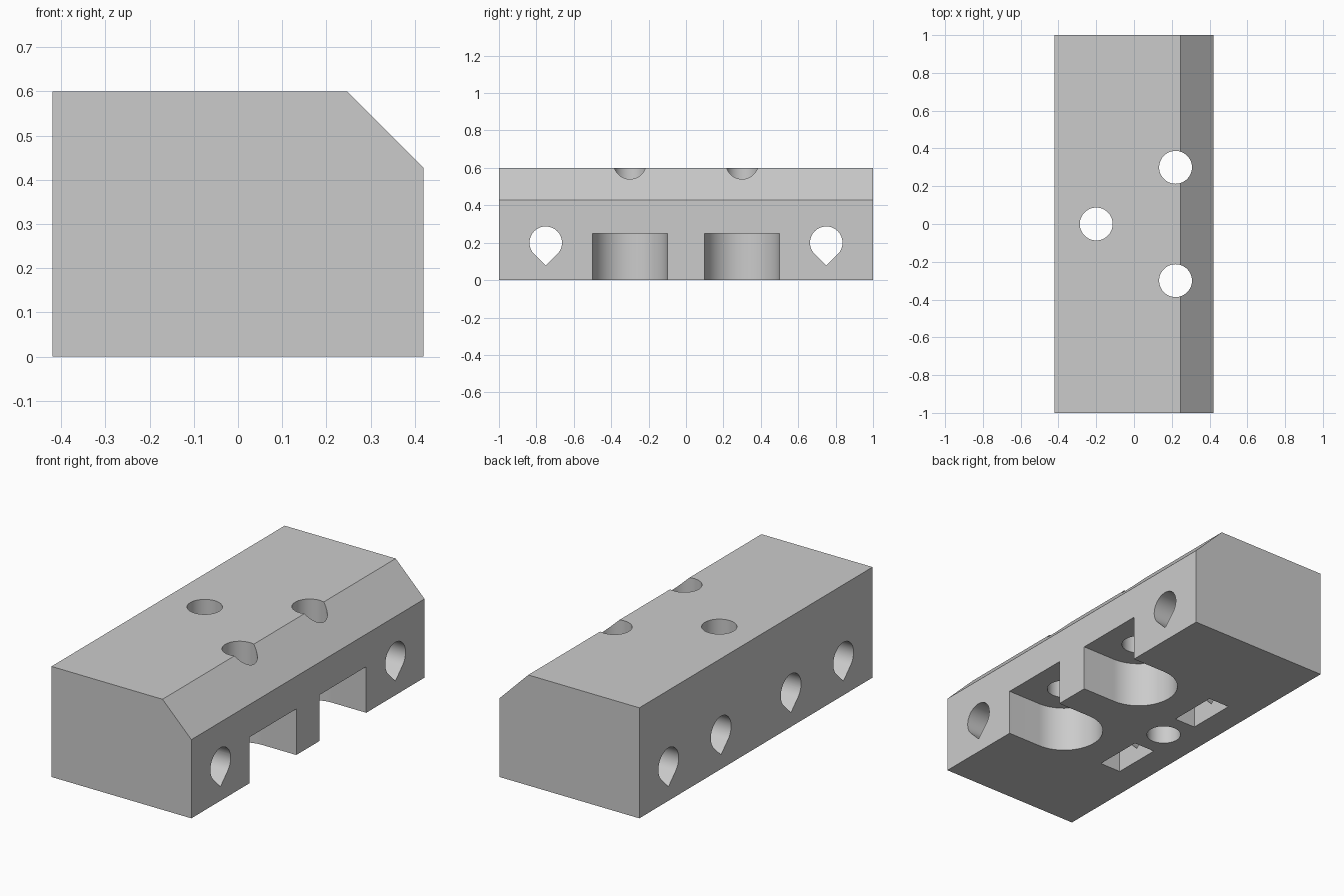
import bpy, bmesh
from math import cos, sin, radians, sqrt

if "Cube" in bpy.data.objects:
    bpy.data.objects.remove(bpy.data.objects["Cube"], do_unlink=True)

grey = bpy.data.materials.new("light_grey_plastic")
grey.use_nodes = True
grey.diffuse_color = (0.6, 0.6, 0.6, 1)
grey.node_tree.nodes["Principled BSDF"].inputs["Base Color"].default_value = (0.6, 0.6, 0.6, 1)

HOLE = 0.087      # screw hole radius
ROD_Z = 0.2       # height of the sideways holes


def arc(cu, cv, r, start, end, steps):
    """Points along an arc, both ends included."""
    angles = [radians(start + (end - start) * i / steps) for i in range(steps + 1)]
    return [(cu + r * cos(a), cv + r * sin(a)) for a in angles]


def prism(name, profile, axis, lo, hi):
    """Closed solid made by pushing a 2D profile along x, y or z."""
    place = {"X": lambda u, v, w: (w, u, v),
             "Y": lambda u, v, w: (u, w, v),
             "Z": lambda u, v, w: (u, v, w)}[axis]
    bm = bmesh.new()
    rings = [[bm.verts.new(place(u, v, w)) for u, v in profile] for w in (lo, hi)]
    n = len(profile)
    for ring in rings:
        bm.faces.new(ring)
    for i in range(n):
        j = (i + 1) % n
        bm.faces.new((rings[0][i], rings[0][j], rings[1][j], rings[1][i]))
    bmesh.ops.recalc_face_normals(bm, faces=bm.faces)
    mesh = bpy.data.meshes.new(name)
    bm.to_mesh(mesh)
    bm.free()
    mesh.materials.append(grey)
    obj = bpy.data.objects.new(name, mesh)
    bpy.context.collection.objects.link(obj)
    return obj


def teardrop(y):
    """Round hole profile with a point at the bottom."""
    return arc(y, ROD_Z, HOLE, -45, 225, 36) + [(y, ROD_Z - HOLE * sqrt(2))]


def round_hole(x, y, lo):
    return prism("screw_hole_cutter", arc(x, y, HOLE, 0, 352.5, 47), "Z", lo, 0.8)


# Block with one chamfered long edge
block = prism("mounting_block",
              [(-0.42, 0), (0.42, 0), (0.42, 0.427), (0.247, 0.6), (-0.42, 0.6)],
              "Y", -1, 1)

cutters = [round_hole(-0.2, 0, -0.2)]
for side in (-1, 1):
    y = 0.3 * side
    # Open pocket with a rounded inner end, and the vertical hole above it
    pocket = arc(0.22, y, 0.2, 90, 270, 36) + [(0.6, y - 0.2), (0.6, y + 0.2)]
    cutters.append(prism("pocket_cutter", pocket, "Z", -0.2, 0.25))
    cutters.append(round_hole(0.22, y, 0.15))
    # Sideways holes: outer ones go through, inner ones stop past the nut slot
    cutters.append(prism("through_hole_cutter", teardrop(0.75 * side), "X", -0.6, 0.6))
    cutters.append(prism("blind_hole_cutter", teardrop(y), "X", -0.6, -0.08))
    # Nut slot in the underside
    slot = [(-0.27, y - 0.137), (-0.143, y - 0.137), (-0.143, y + 0.137), (-0.27, y + 0.137)]
    cutters.append(prism("nut_slot_cutter", slot, "Z", -0.2, 0.335))

# Cut everything out of the block
bpy.ops.object.select_all(action="DESELECT")
bpy.context.view_layer.objects.active = block
block.select_set(True)
for cutter in cutters:
    mod = block.modifiers.new(cutter.name, "BOOLEAN")
    mod.operation = "DIFFERENCE"
    mod.solver = "EXACT"
    mod.object = cutter
    bpy.ops.object.modifier_apply(modifier=mod.name)
    bpy.data.objects.remove(cutter, do_unlink=True)

bpy.ops.object.shade_smooth_by_angle(angle=radians(30))
